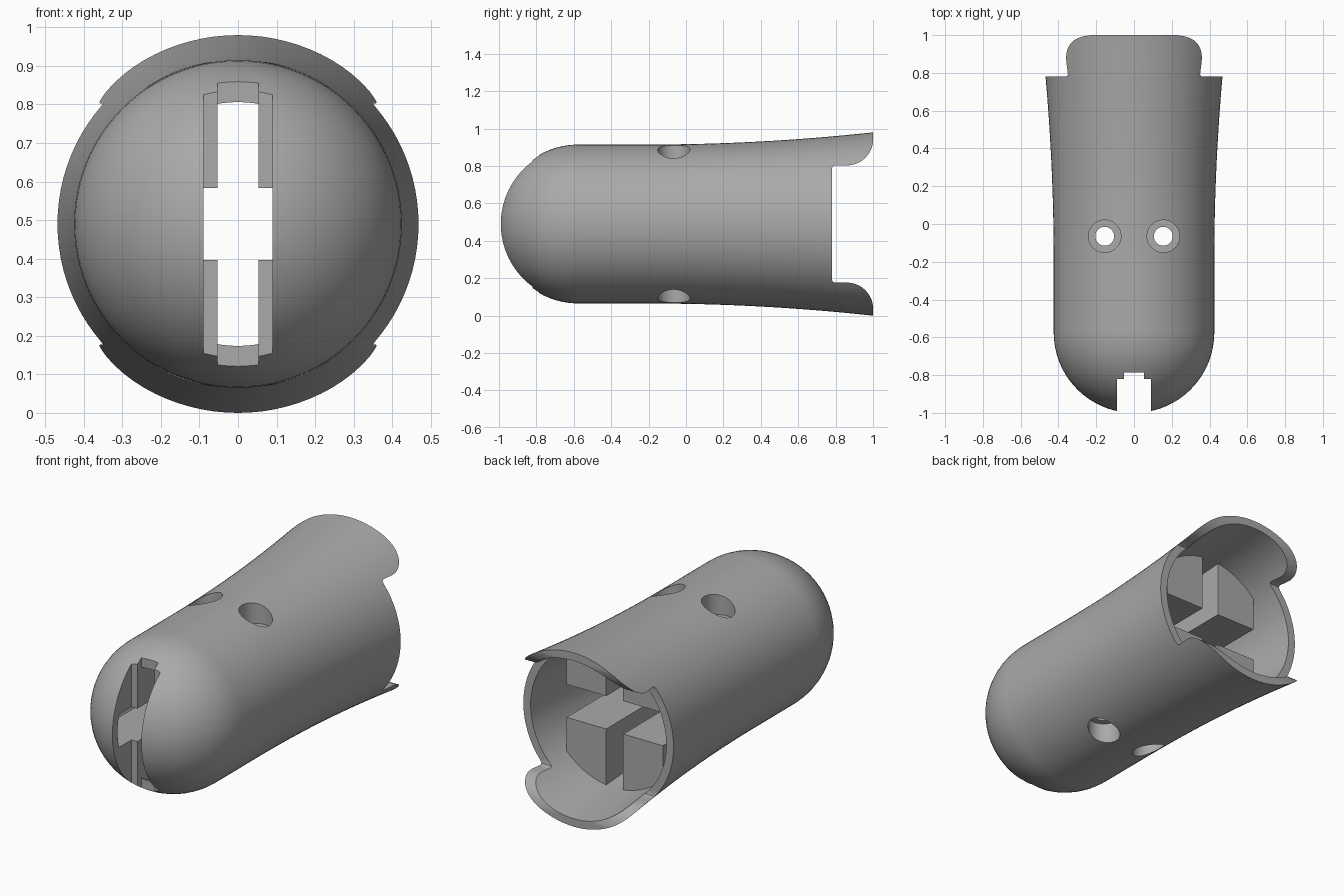
import bpy, bmesh, math
from mathutils import Matrix, Vector

CZ = 0.49          # height of the long axis
if "Cube" in bpy.data.objects:
    bpy.data.objects.remove(bpy.data.objects["Cube"])

grey = bpy.data.materials.new("plain grey")
grey.use_nodes = True
colour = (0.40, 0.40, 0.40, 1)
grey.diffuse_color = colour
grey.node_tree.nodes["Principled BSDF"].inputs["Base Color"].default_value = colour


def finish(name, bm):
    bmesh.ops.recalc_face_normals(bm, faces=bm.faces)
    mesh = bpy.data.meshes.new(name)
    bm.to_mesh(mesh)
    bm.free()
    mesh.materials.append(grey)
    obj = bpy.data.objects.new(name, mesh)
    bpy.context.collection.objects.link(obj)
    return obj


def box(name, lo, hi):
    bm = bmesh.new()
    lo, hi = Vector(lo), Vector(hi)
    bmesh.ops.create_cube(bm, size=1, matrix=Matrix.Translation((lo + hi) / 2)
                          @ Matrix.Diagonal((*(hi - lo), 1)))
    return finish(name, bm)


def rod(name, x, y, z0, z1, r):
    bm = bmesh.new()
    bmesh.ops.create_cone(bm, cap_ends=True, segments=48, radius1=r, radius2=r,
                          depth=z1 - z0, matrix=Matrix.Translation((x, y, (z0 + z1) / 2)))
    return finish(name, bm)


def capsule(name, r, end, steps=96):
    """Round-nosed body that flares towards its open end."""
    ys = [-0.575 - r * math.cos(math.radians(a)) for a in range(4, 90, 5)]
    ys += [-0.575 + (end + 0.575) * i / 24 for i in range(25)]
    bm = bmesh.new()
    rings = []
    for y in ys:
        if y < -0.575:
            rad = math.sqrt(r * r - (y + 0.575) ** 2)
        else:
            rad = r + 0.065 * (max(0, y + 0.2) / 1.2) ** 2
        rings.append([bm.verts.new((rad * math.cos(t), y, CZ + rad * math.sin(t)))
                      for t in (math.tau * k / steps for k in range(steps))])
    for a, b in zip(rings, rings[1:]):
        for k in range(steps):
            n = (k + 1) % steps
            bm.faces.new((a[k], a[n], b[n], b[k]))
    tip = bm.verts.new((0, -0.575 - r, CZ))
    for k in range(steps):
        bm.faces.new((tip, rings[0][(k + 1) % steps], rings[0][k]))
    bm.faces.new(rings[-1])
    return finish(name, bm)


def cut(target, tool):
    mod = target.modifiers.new("cut", "BOOLEAN")
    mod.operation, mod.solver, mod.object = "DIFFERENCE", "EXACT", tool
    bpy.context.view_layer.objects.active = target
    bpy.ops.object.modifier_apply(modifier=mod.name)
    bpy.data.objects.remove(tool)


# Outer shell, and a cavity that leaves four mounting blocks standing inside
shell = capsule("capsule_shell", 0.425, 1.0)
cavity = capsule("cavity", 0.38, 1.04)
for sx in (-1, 1):
    for sz in (-1, 1):
        xs = sorted((sx * 0.053, sx * 0.30))
        zs = sorted((CZ + sz * 0.093, CZ + sz * 0.6))
        cut(cavity, box("block", (xs[0], -1.2, zs[0]), (xs[1], 0.635, zs[1])))
cut(shell, cavity)

# Stepped slot through the nose
cut(shell, box("wide_slot", (-0.09, -1.2, -0.2), (0.09, -0.82, 1.2)))
cut(shell, box("narrow_slot", (-0.053, -1.2, -0.2), (0.053, -0.785, 1.2)))

# Counterbored screw holes, top and bottom
for x in (-0.155, 0.155):
    cut(shell, rod("screw_hole", x, -0.065, -0.2, 1.2, 0.05))
    cut(shell, rod("top_bore", x, -0.065, CZ + 0.30, 1.2, 0.086))
    cut(shell, rod("bottom_bore", x, -0.065, -0.2, CZ - 0.30, 0.086))

# Rear cut-out that leaves a rounded lip above and below
half = [(0.78, 0.295), (0.784, 0.308), (0.795, 0.313)]
half += [(0.86 + 0.141 * math.sin(t), 0.455 - 0.142 * math.cos(t))
         for t in (math.radians(a) for a in range(0, 91, 9))]
half.append((1.2, 0.455))
outline = half + [(y, -h) for y, h in reversed(half)]
bm = bmesh.new()
face = bm.faces.new([bm.verts.new((-0.7, y, CZ + h)) for y, h in outline])
side = bmesh.ops.extrude_face_region(bm, geom=[face])
bmesh.ops.translate(bm, vec=(1.4, 0, 0),
                    verts=[v for v in side["geom"] if isinstance(v, bmesh.types.BMVert)])
cut(shell, finish("rear_cutout", bm))

# Smooth curved walls with crisp edges
bpy.ops.object.select_all(action="DESELECT")
shell.select_set(True)
bpy.context.view_layer.objects.active = shell
bpy.ops.object.shade_smooth_by_angle(angle=math.radians(30))
